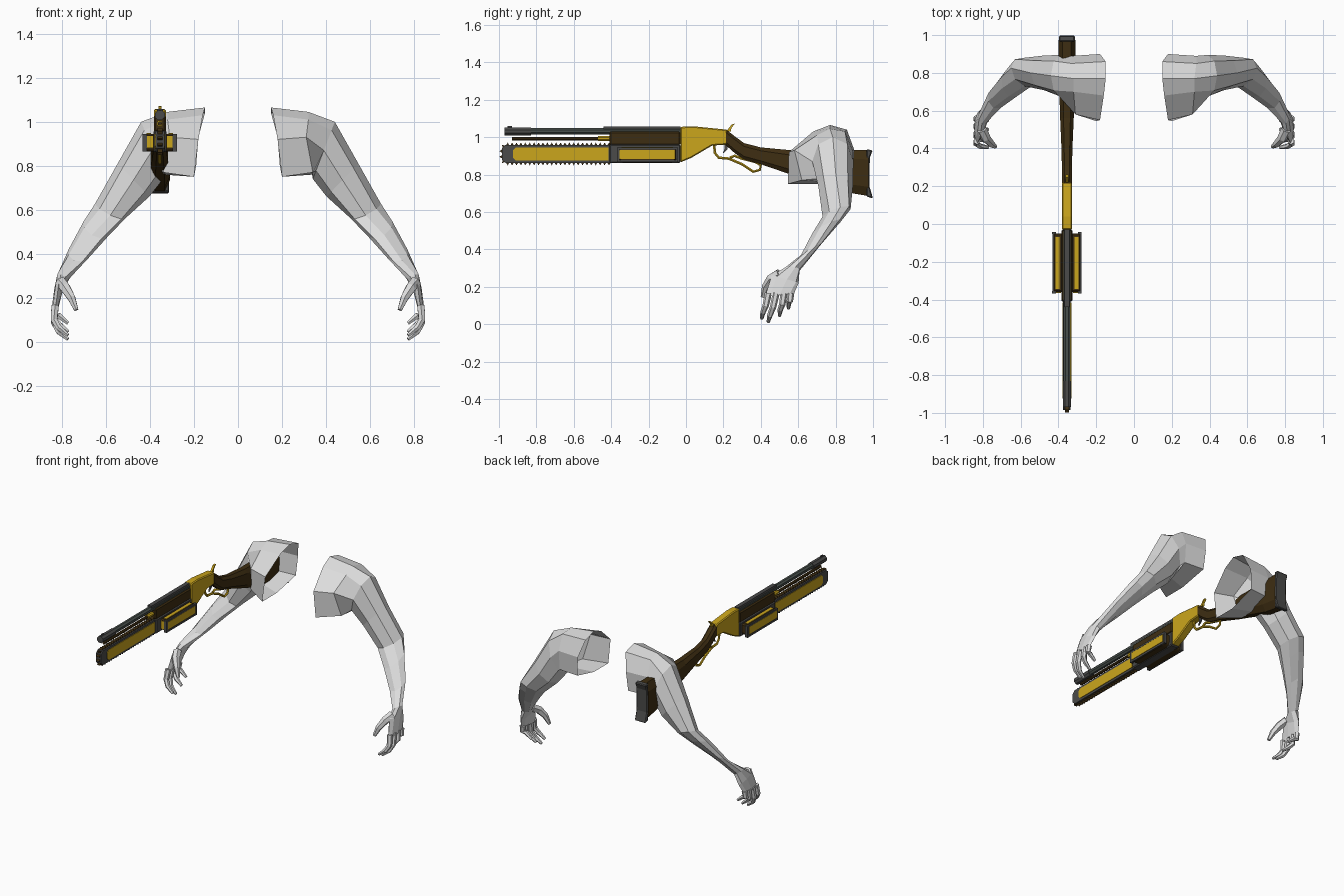
import bpy, bmesh, math
from mathutils import Vector as V

if "Cube" in bpy.data.objects:
    bpy.data.objects.remove(bpy.data.objects["Cube"])

GX = -0.355  # centre line of the gun


def material(name, rgb):
    m = bpy.data.materials.new(name)
    m.diffuse_color = (*rgb, 1)
    m.use_nodes = True
    m.node_tree.nodes["Principled BSDF"].inputs["Base Color"].default_value = m.diffuse_color
    return m


SKIN = material("pale grey", (0.72, 0.72, 0.72))
GOLD = material("gold", (0.60, 0.38, 0.012))
WOOD = material("dark wood", (0.048, 0.027, 0.006))
STEEL = material("dark steel", (0.07, 0.07, 0.068))
BARREL = material("barrel steel", (0.065, 0.08, 0.072))


def finish(name, bm, mat):
    bmesh.ops.recalc_face_normals(bm, faces=bm.faces[:])
    me = bpy.data.meshes.new(name)
    bm.to_mesh(me)
    bm.free()
    me.materials.append(mat)
    ob = bpy.data.objects.new(name, me)
    bpy.context.collection.objects.link(ob)
    return ob


def loft(name, rings, mat, start=True, end=True):
    """Skin a list of rings with equal point counts."""
    bm = bmesh.new()
    vs = [[bm.verts.new(p) for p in r] for r in rings]
    n = len(vs[0])
    for a, b in zip(vs, vs[1:]):
        for i in range(n):
            j = (i + 1) % n
            bm.faces.new((a[i], a[j], b[j], b[i]))
    if start:
        bm.faces.new(vs[0])
    if end:
        bm.faces.new(vs[-1])
    return finish(name, bm, mat)


def tube(name, pts, radii, mat, n=6, up=(1, 0, 0)):
    """Sweep a polygon along a path."""
    pts = [V(p) for p in pts]
    rings = []
    for i, p in enumerate(pts):
        t = (pts[min(i + 1, len(pts) - 1)] - pts[max(i - 1, 0)]).normalized()
        a = V(up).cross(t).normalized()
        b = t.cross(a)
        rings.append([p + radii[i] * (a * math.cos(k) + b * math.sin(k))
                      for k in [math.tau * (q + 0.5) / n for q in range(n)]])
    return loft(name, rings, mat)


def prism(name, prof, hw, mat, x=GX, bevel=0):
    """Extrude a (y, z) profile sideways."""
    ob = loft(name, [[(x + s * hw, y, z) for y, z in prof] for s in (-1, 1)], mat)
    if bevel:
        m = ob.modifiers.new("bevel", 'BEVEL')
        m.width, m.segments = bevel, 1
    return ob


def box(name, x, y0, y1, z0, z1, hw, mat, bevel=0):
    return prism(name, [(y0, z0), (y1, z0), (y1, z1), (y0, z1)], hw, mat, x, bevel)


# ---------- arms ----------
SHOULDER = [
    [(.20, .545, .75), (.18, .55, .92), (.16, .68, 1.03), (.15, .77, 1.065),
     (.15, .86, 1.04), (.18, .90, .93), (.19, .89, .80), (.20, .70, .75)],
    [(.34, .62, .77), (.31, .58, .93), (.32, .70, 1.01), (.32, .77, 1.045),
     (.33, .85, 1.03), (.33, .89, .93), (.33, .88, .80), (.34, .74, .76)]]
# centre, outward radius, backward radius
ARM = [((.39, .785, .87), (.05, 0, .13), (0, .11, 0)),
       ((.475, .80, .735), (.072, 0, .075), (0, .092, 0)),
       ((.58, .805, .595), (.07, .02, .032), (0, .075, .02)),
       ((.645, .75, .515), (.055, .03, .035), (-.02, .075, .03)),
       ((.725, .67, .40), (.045, .025, .02), (-.02, .055, .03)),
       ((.795, .57, .295), (.026, .015, .01), (-.01, .037, -.01)),
       ((.815, .53, .24), (.02, .01, 0), (0, .072, -.02)),
       ((.831, .50, .155), (.015, 0, 0), (0, .078, .01))]

for side, s in (("left", -1), ("right", 1)):
    def flip(p):
        return V((s * p[0], p[1], p[2]))
    rings = [[flip(p) for p in r] for r in SHOULDER]
    for c, a, b in ARM:
        rings.append([flip(V(c) + V(a) * math.cos(k) + V(b) * math.sin(k))
                      for k in [(i - 3) * math.pi / 4 for i in range(8)]])
    loft(side + "_arm", rings, SKIN, start=False)
    # fingers curl inward
    for i, (y, ty, tz) in enumerate([(.44, .405, .03), (.482, .44, .012),
                                     (.524, .50, .045), (.56, .548, .085)]):
        path = [(.831, y, .165), (.836, y * .6 + ty * .4, tz * .45 + .085),
                (.815, y * .2 + ty * .8, tz + .035), (.772, ty, tz)]
        tube(f"{side}_finger_{i + 1}", [flip(p) for p in path],
             [.019, .017, .015, .009], SKIN, 6, (0, 1, 0))
    thumb = [(.805, .50, .27), (.785, .455, .245), (.757, .425, .20), (.735, .41, .145)]
    tube(side + "_thumb", [flip(p) for p in thumb], [.028, .026, .02, .011], SKIN, 6, (0, 1, 0))

# ---------- barrel and magazine ----------
def rod(name, y0, y1, z, r, mat):
    return tube(name, [(GX, y0, z), (GX, y1, z)], [r, r], mat, 8)


rod("barrel", -.95, -.03, 1.032, .019, BARREL)
rod("muzzle", -.97, -.83, 1.03, .024, STEEL)
rod("magazine_tube", -.93, -.38, .992, .010, WOOD)
rod("magazine_cap", -.47, -.40, .992, .014, GOLD)
box("barrel_rib", GX, -.44, -.03, 1.035, 1.058, .014, STEEL)
box("front_sight", GX, -.955, -.93, 1.05, 1.06, .004, STEEL)
box("handguard", GX, -.41, -.03, .955, 1.03, .027, WOOD, .008)

# ---------- receiver, lever and trigger ----------
prism("receiver", [(-.03, 1.055), (.04, 1.058), (.22, 1.04), (.22, .96), (.14, .955),
                   (.03, .89), (-.03, .865)], .027, GOLD, bevel=.006)
prism("hammer", [(.215, 1.03), (.24, 1.03), (.243, 1.05), (.262, 1.072), (.245, 1.068),
                 (.228, 1.047)], .007, GOLD)
lever = [(.15, .96), (.155, .915), (.175, .89), (.23, .885), (.30, .855), (.36, .815), (.395, .825),
         (.40, .85), (.37, .868), (.30, .885), (.26, .90), (.235, .89)]
tube("lever_loop", [(GX, y, z) for y, z in lever], [.008] * len(lever), GOLD, 6)
prism("trigger", [(.205, .965), (.225, .965), (.222, .935), (.195, .91), (.205, .935)], .005, STEEL)

# ---------- stock: y, top, bottom, half width ----------
stock = []
for y, t, b, w in [(.215, 1.04, .955, .027), (.26, 1.005, .915, .027), (.31, .968, .88, .027),
                   (.40, .945, .855, .029), (.56, .93, .80, .036), (.86, .93, .705, .045),
                   (.975, .93, .685, .045)]:
    c, h = (t + b) / 2, (t - b) / 2
    stock.append([(GX + w * u, y, c + h * v) for u, v in
                  [(1, .6), (.5, 1), (-.5, 1), (-1, .6), (-1, -.6), (-.5, -1), (.5, -1), (1, -.6)]])
loft("stock", stock, WOOD)
# curved butt plate
prism("butt_plate", [(.965, .935), (.998, .93), (.983, .89), (.98, .74), (1.0, .672), (.965, .682)],
      .042, STEEL, bevel=.006)

# ---------- saw motor housing ----------
prism("saw_housing", [(-.36, .88), (-.345, .865), (-.07, .865), (-.05, .88), (-.05, .945),
                      (-.36, .945)], .074, WOOD, bevel=.008)
box("housing_core", GX, -.41, -.03, .862, .96, .03, STEEL, .006)
for s in (-1, 1):
    x = GX + s * .05
    box("housing_side_panel", GX + s * .074, -.355, -.06, .882, .932, .003, GOLD)
    box("housing_top_panel", x, -.345, -.07, .942, .948, .01, GOLD)
    box("housing_front_panel", x, -.364, -.358, .88, .935, .018, GOLD)
    for y in (-.362, -.048):
        box("housing_end_frame", GX + s * .068, y - .006, y + .006, .866, .944, .01, STEEL)
    for z in (.872, .939):
        box("housing_edge_frame", GX + s * .073, -.365, -.045, z - .006, z + .006, .004, STEEL)

# ---------- saw bar, panels and chain ----------
outline = [(-.40, .862), (-.965, .862), (-.985, .88), (-.985, .94), (-.965, .958), (-.40, .958)]
prism("saw_bar", outline, .02, STEEL)
for s in (-1, 1):
    prism("saw_bar_panel", [(-.415, .876), (-.91, .876), (-.925, .89), (-.925, .93),
                            (-.91, .944), (-.415, .944)], .003, GOLD, GX + s * .021)

bm = bmesh.new()
for (y0, z0), (y1, z1) in zip(outline, outline[1:]):
    d = V((0, y1 - y0, z1 - z0))
    n = max(1, round(d.length / .024))
    t = d.normalized()
    out = V((0, t.z, -t.y)) * -1
    if out.dot(V((0, y0 + y1 + 1.4, z0 + z1 - 1.82))) < 0:
        out = -out
    for i in range(n):  # one wedge tooth
        c = V((GX, y0, z0)) + d * (i + .5) / n
        tri = [c - t * .009 - out * .002, c + t * .009 - out * .002, c + out * .013]
        a, b = [[bm.verts.new(p + V((x, 0, 0))) for p in tri] for x in (-.011, .011)]
        bm.faces.new(a)
        bm.faces.new(b)
        for k in range(3):
            j = (k + 1) % 3
            bm.faces.new((a[k], a[j], b[j], b[k]))
finish("saw_chain_teeth", bm, WOOD)
